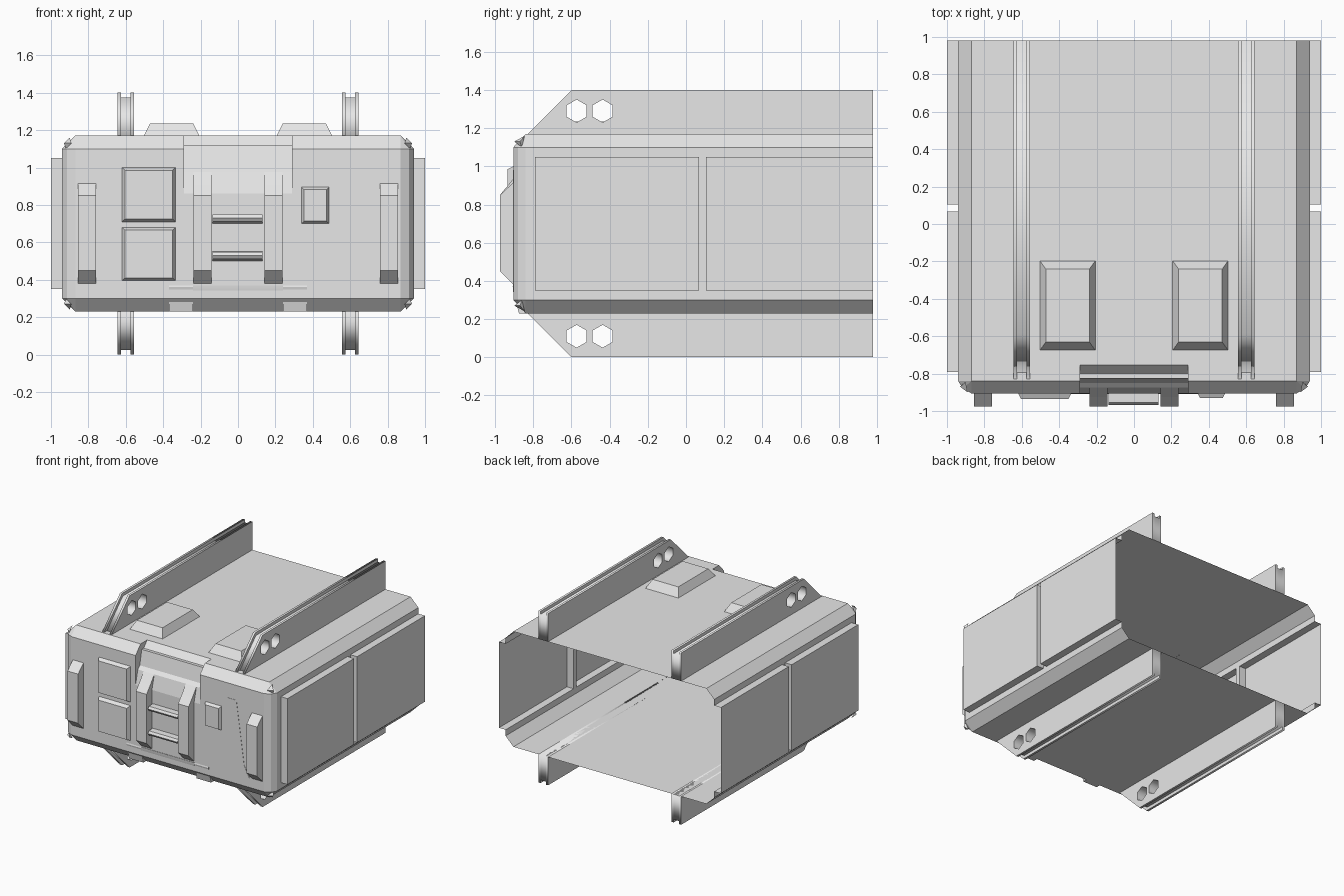
import bpy, bmesh
from math import sin, cos, radians
from mathutils import Matrix

cube = bpy.data.objects.get("Cube")
if cube:
    bpy.data.objects.remove(cube, do_unlink=True)

# Material
grey = bpy.data.materials.new("light_grey")
grey.use_nodes = True
COLOR = (0.8, 0.8, 0.8, 1)
grey.diffuse_color = COLOR
grey.node_tree.nodes["Principled BSDF"].inputs["Base Color"].default_value = COLOR

MID = 0.70          # height of the body's middle
FRONT = -0.905      # front face
BACK = 0.98


def add_object(name, mesh):
    obj = bpy.data.objects.new(name, mesh)
    bpy.context.collection.objects.link(obj)
    mesh.materials.clear()
    mesh.materials.append(grey)
    return obj


def finish(name, bm, recalc=True):
    if recalc:
        bmesh.ops.recalc_face_normals(bm, faces=bm.faces)
    mesh = bpy.data.meshes.new(name)
    bm.to_mesh(mesh)
    bm.free()
    return add_object(name, mesh)


def hull(name, points):
    """Convex solid around the points."""
    bm = bmesh.new()
    for p in points:
        bm.verts.new(p)
    res = bmesh.ops.convex_hull(bm, input=bm.verts)
    bmesh.ops.dissolve_limit(bm, angle_limit=radians(1), verts=bm.verts, edges=bm.edges)
    return finish(name, bm)


def prism(name, profile, x0, x1):
    """Side profile of (y, z) points swept from x0 to x1."""
    bm = bmesh.new()
    face = bm.faces.new([bm.verts.new((x0, y, z)) for y, z in profile])
    res = bmesh.ops.extrude_face_region(bm, geom=[face])
    moved = [v for v in res["geom"] if isinstance(v, bmesh.types.BMVert)]
    bmesh.ops.translate(bm, verts=moved, vec=(x1 - x0, 0, 0))
    return finish(name, bm)


def front_pad(name, x0, x1, z0, z1, depth, inset):
    """Raised block with sloped edges on the front face."""
    points = []
    for y, i in ((FRONT, 0), (FRONT - depth, inset)):
        points += [(x, y, z) for x in (x0 + i, x1 - i) for z in (z0 + i, z1 - i)]
    return hull(name, points)


# Body shell: chamfered block, open at the back
section = [(sx * x, sz * z) for x, z in ((0.87, 0.47), (0.94, 0.40))
           for sx in (-1, 1) for sz in (-1, 1)]
points = [(x, y, MID + z) for y in (-0.84, BACK) for x, z in section]
for sx in (-1, 1):
    for sz in (-1, 1):
        points += [(sx * 0.87, FRONT, MID + sz * 0.40),
                   (sx * 0.915, -0.88, MID + sz * 0.40)]
body = hull("body_shell", points)

# Stepped notch in the top front edge
cutter = prism("notch_cutter", [(-0.755, 1.25), (-0.755, 1.17), (-0.80, 1.12),
                                (-0.825, 1.12), (-0.85, 1.0), (-0.875, 0.975),
                                (FRONT, 0.86), (-1, 0.86), (-1, 1.25)], -0.29, 0.29)
cutter.hide_render = True
mod = body.modifiers.new("notch", "BOOLEAN")
mod.operation = "DIFFERENCE"
mod.solver = "EXACT"
mod.object = cutter
deps = bpy.context.evaluated_depsgraph_get()
cut_mesh = bpy.data.meshes.new_from_object(body.evaluated_get(deps))
body.modifiers.clear()
body.data = cut_mesh
cut_mesh.materials.clear()
cut_mesh.materials.append(grey)
bpy.data.objects.remove(cutter, do_unlink=True)

# Open the back and the flat sides
bm = bmesh.new()
bm.from_mesh(cut_mesh)
gone = [f for f in bm.faces if f.normal.y > 0.99
        or (abs(f.normal.x) > 0.99 and abs(f.calc_center_median().x) > 0.93)]
bmesh.ops.delete(bm, geom=gone, context="FACES")
bm.to_mesh(cut_mesh)
bm.free()

# Side walls with two hollow raised panels each
ys = [-0.84, -0.79, 0.067, 0.105, BACK]
zs = [0.30, 0.35, 1.05, 1.10]
for side, sx in (("left", 1), ("right", -1)):
    bm = bmesh.new()

    def quad(*pts):
        bm.faces.new([bm.verts.new((sx * x, y, z)) for x, y, z in pts][::sx])

    for i in range(4):
        for j in range(3):
            a, b, c, d = ys[i], ys[i + 1], zs[j], zs[j + 1]
            raised = j == 1 and i in (1, 3)
            x = 1.0 if raised else 0.94
            quad((x, a, c), (x, b, c), (x, b, d), (x, a, d))
            if raised:
                rim = [(a, c), (b, c), (b, d), (a, d)]
                for k in range(4):
                    (y0, z0), (y1, z1) = rim[k], rim[(k + 1) % 4]
                    if y0 == y1 == BACK:
                        continue
                    quad((0.94, y0, z0), (0.94, y1, z1), (1, y1, z1), (1, y0, z0))
    bmesh.ops.remove_doubles(bm, verts=bm.verts, dist=0.0001)
    finish(side + "_side_panels", bm, recalc=False)


# Rails: two flanges and a recessed web, with hexagonal holes
def rail_plate(name, x0, x1, recess, sx, sz):
    curve = bpy.data.curves.new(name, "CURVE")
    curve.dimensions = "2D"
    curve.fill_mode = "BOTH"
    curve.extrude = (x1 - x0) / 2
    slope = recess * 1.4
    top = 0.70 - recess
    loops = [[(-0.83 + slope, 0.47), (-0.60 + slope - recess, top), (BACK, top), (BACK, 0.47)]]
    for y in (-0.573, -0.437):
        loops.append([(y + 0.06 * sin(radians(a)), 0.59 + 0.06 * cos(radians(a)))
                      for a in range(0, 360, 60)])
    for loop in loops:
        spline = curve.splines.new("POLY")
        spline.points.add(len(loop) - 1)
        for p, (y, z) in zip(spline.points, loop):
            p.co = (y, z, 0, 1)
        spline.use_cyclic_u = True
    temp = bpy.data.objects.new(name + "_outline", curve)
    bpy.context.collection.objects.link(temp)
    mesh = bpy.data.meshes.new_from_object(
        temp.evaluated_get(bpy.context.evaluated_depsgraph_get()))
    bpy.data.objects.remove(temp, do_unlink=True)
    mesh.transform(Matrix(((0, 0, sx, sx * (x0 + x1) / 2), (1, 0, 0, 0),
                           (0, sz, 0, MID), (0, 0, 0, 1))))
    bm = bmesh.new()
    bm.from_mesh(mesh)
    bmesh.ops.remove_doubles(bm, verts=bm.verts, dist=0.0001)
    finish(name, bm)


for side, sx in (("left", 1), ("right", -1)):
    for level, sz in (("top", 1), ("bottom", -1)):
        name = f"{side}_{level}_rail"
        rail_plate(name + "_inner_flange", 0.557, 0.575, 0, sx, sz)
        rail_plate(name + "_web", 0.575, 0.625, 0.025, sx, sz)
        rail_plate(name + "_outer_flange", 0.625, 0.643, 0, sx, sz)
        # Small corner lug
        hull(f"{side}_{level}_corner_lug",
             [(sx * x, y, MID + sz * z) for x, y, z in
              ((0.89, -0.90, 0.43), (0.93, -0.87, 0.43),
               (0.90, -0.845, 0.46), (0.92, -0.86, 0.40))])

    # Raised block on the roof
    hull(side + "_roof_block",
         [(sx * x, y, z) for z, i in ((1.17, 0), (1.235, 0.032))
          for x in (0.207 + i, 0.503 - i) for y in (-0.675 + 1.4 * i, -0.197 - 1.4 * i)])

    # Vertical grab handles
    handle = [(FRONT, 0.38), (-0.975, 0.45), (-0.975, 0.85)]
    for part, x, end in (("outer", 0.807, [(FRONT, 0.915)]),
                         ("inner", 0.19, [(-0.925, 0.91), (-0.875, 0.975), (-0.875, 0.90)])):
        prism(f"{side}_{part}_handle", handle + end, sx * x - 0.048, sx * x + 0.048)

    # Foot block beside the rounded lower edge
    prism(side + "_foot_block", [(FRONT, 0.37), (-0.908, 0.36), (-0.875, 0.23),
                                 (-0.80, 0.23), (-0.80, 0.37)], sx * 0.24, sx * 0.37)

# Rounded lower edge between the foot blocks
arc = [(-0.77 - 0.138 * cos(radians(a)), 0.37 - 0.14 * sin(radians(a)))
       for a in range(0, 91, 10)]
barrel = prism("rounded_lower_edge", arc + [(-0.77, 0.37)], -0.24, 0.24)
bpy.context.view_layer.objects.active = barrel
barrel.select_set(True)
bpy.ops.object.shade_smooth_by_angle(angle=radians(30))
barrel.select_set(False)

# Ladder rungs
for name, z in (("upper_rung", 0.70), ("lower_rung", 0.50)):
    prism(name, [(FRONT, z), (-0.955, z + 0.012), (-0.967, z + 0.03),
                 (-0.955, z + 0.048), (FRONT, z + 0.05)], -0.135, 0.13)

# Front pads
front_pad("upper_pad", -0.62, -0.335, 0.71, 1.0, 0.03, 0.015)
front_pad("lower_pad", -0.62, -0.335, 0.395, 0.68, 0.03, 0.015)
front_pad("small_pad", 0.34, 0.487, 0.70, 0.895, 0.025, 0.013)

# Thin flared plate on the front
flare = [(0.04, 0.98), (0.11, 0.47), (0.16, 0.37)]
outline = [(0.58 - w, z) for w, z in flare] + [(0.58 + w, z) for w, z in flare[::-1]]
bm = bmesh.new()
face = bm.faces.new([bm.verts.new((x, FRONT - 0.002, z)) for x, z in outline])
res = bmesh.ops.extrude_face_region(bm, geom=[face])
bmesh.ops.translate(bm, vec=(0, 0.002, 0),
                    verts=[v for v in res["geom"] if isinstance(v, bmesh.types.BMVert)])
finish("flared_plate", bm)
